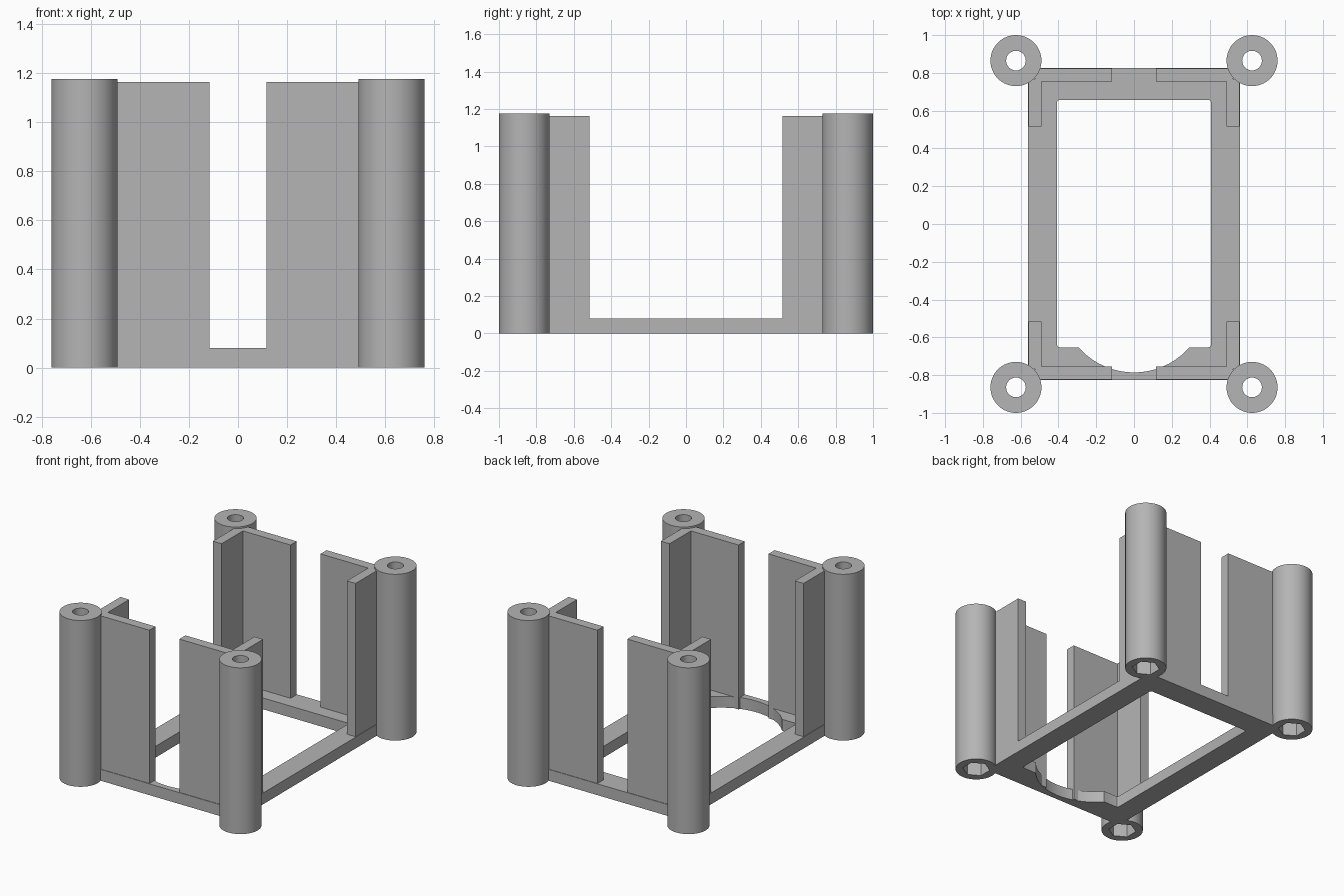
import bpy, bmesh, math
from mathutils import Matrix, Vector

default = bpy.data.objects.get("Cube")
if default:
    bpy.data.objects.remove(default, do_unlink=True)

grey = bpy.data.materials.new("plain grey")
grey.use_nodes = True
colour = (0.46, 0.46, 0.46, 1)
grey.diffuse_color = colour
grey.node_tree.nodes["Principled BSDF"].inputs["Base Color"].default_value = colour

HALF_X, HALF_Y, BASE_H = 0.562, 0.826, 0.08
POST_X, POST_Y, POST_R, POST_H = 0.625, 0.865, 0.135, 1.175
WALL_H, WALL_T, INSET = 1.163, 0.068, 0.004
NUT_DEPTH = 0.12


def make(name, bm):
    mesh = bpy.data.meshes.new(name)
    bm.to_mesh(mesh)
    bm.free()
    mesh.materials.append(grey)
    obj = bpy.data.objects.new(name, mesh)
    bpy.context.collection.objects.link(obj)
    return obj


def box(name, low, high, corner=0):
    low, high = Vector(low), Vector(high)
    bm = bmesh.new()
    bmesh.ops.create_cube(bm, size=1, matrix=Matrix.Translation((low + high) / 2)
                          @ Matrix.Diagonal((high - low).to_4d()))
    if corner:
        upright = [e for e in bm.edges
                   if abs(e.verts[0].co.z - e.verts[1].co.z) > 1e-4]
        bmesh.ops.bevel(bm, geom=upright, offset=corner, segments=3,
                        profile=0.5, affect='EDGES')
    return make(name, bm)


def cylinder(name, x, y, z0, z1, radius, sides, turn=0):
    bm = bmesh.new()
    place = Matrix.Translation((x, y, (z0 + z1) / 2)) @ Matrix.Rotation(turn, 4, 'Z')
    bmesh.ops.create_cone(bm, cap_ends=True, segments=sides, radius1=radius,
                          radius2=radius, depth=z1 - z0, matrix=place)
    return make(name, bm)


def activate(obj):
    bpy.ops.object.select_all(action='DESELECT')
    obj.select_set(True)
    bpy.context.view_layer.objects.active = obj


def cut(obj, cutter):
    cutter.hide_render = True
    mod = obj.modifiers.new("cut", 'BOOLEAN')
    mod.operation, mod.solver, mod.object = 'DIFFERENCE', 'EXACT', cutter
    activate(obj)
    bpy.ops.object.modifier_apply(modifier=mod.name)


def smooth(obj):
    activate(obj)
    bpy.ops.object.shade_smooth_by_angle(angle=math.radians(30))


# Base frame with a rectangular window and a round relief at the front
base = box("base_frame", (-HALF_X, -HALF_Y, 0), (HALF_X, HALF_Y, BASE_H))
cutters = [box("window_cutter", (-0.408, -0.653, -0.1), (0.408, 0.657, 0.2), 0.015),
           cylinder("relief_cutter", 0, -0.396, -0.1, 0.2, 0.39, 64)]
for cutter in cutters:
    cut(base, cutter)

for sx, side in ((-1, "right"), (1, "left")):
    for sy, end in ((-1, "front"), (1, "back")):
        tag = f"{end}_{side}"
        px, py = sx * POST_X, sy * POST_Y

        # Corner post with a screw hole and a hexagonal nut pocket below
        post = cylinder(f"{tag}_post", px, py, 0, POST_H, POST_R, 64)
        hole = cylinder("hole_cutter", px, py, -0.1, POST_H + 0.1, 0.052, 32)
        pocket = cylinder("pocket_cutter", px, py, -0.1, NUT_DEPTH, 0.09, 6)
        for cutter in (hole, pocket):
            cut(post, cutter)
        cut(base, pocket)
        smooth(post)
        cutters += [hole, pocket]

        # Upright walls meeting at the post
        def wall(name, x0, x1, y0, y1):
            xs, ys = sorted((sx * x0, sx * x1)), sorted((sy * y0, sy * y1))
            box(name, (xs[0], ys[0], 0.001), (xs[1], ys[1], WALL_H))

        outer_x, outer_y = HALF_X - INSET, HALF_Y - INSET
        wall(f"{tag}_end_wall", 0.117, 0.525, outer_y - WALL_T, outer_y)
        wall(f"{tag}_side_wall", outer_x - WALL_T, outer_x, 0.516, 0.768)

smooth(base)
for cutter in cutters:
    bpy.data.objects.remove(cutter, do_unlink=True)
